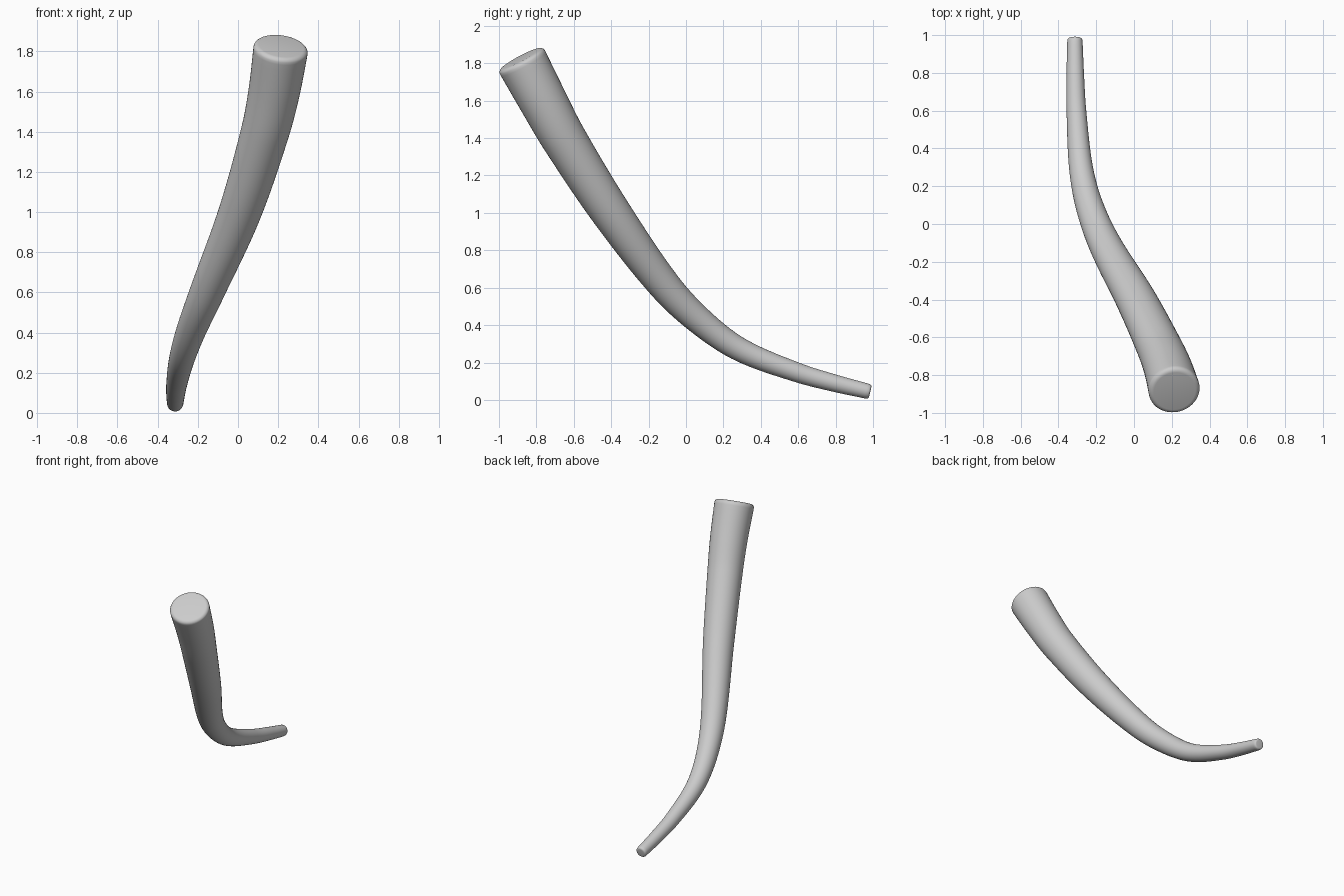
import bpy, bmesh, math
from mathutils import Vector

if "Cube" in bpy.data.objects:
    bpy.data.objects.remove(bpy.data.objects["Cube"])

# Centreline stations: x, y, z, radius (thick top end to thin tip)
STATIONS = [
    (0.215, -0.885, 1.825, 0.137),
    (0.180, -0.765, 1.600, 0.128),
    (0.135, -0.655, 1.400, 0.120),
    (0.010, -0.400, 1.000, 0.106),
    (-0.155, -0.105, 0.600, 0.086),
    (-0.237, 0.100, 0.400, 0.073),
    (-0.281, 0.300, 0.263, 0.063),
    (-0.305, 0.600, 0.145, 0.052),
    (-0.311, 0.800, 0.088, 0.046),
    (-0.313, 0.985, 0.043, 0.040),
]
SIDES, STEPS = 48, 8


def smooth_path(pts):
    """Catmull-Rom curve through the stations."""
    p = [Vector(q) for q in pts]
    p = [2 * p[0] - p[1]] + p + [2 * p[-1] - p[-2]]
    out = []
    for a, b, c, d in zip(p, p[1:], p[2:], p[3:]):
        # tangents scaled for uneven station spacing
        l0, l1, l2 = ((v - u).xyz.length for u, v in ((a, b), (b, c), (c, d)))
        m1 = (c - a) * (l1 / (l0 + l1))
        m2 = (d - b) * (l1 / (l1 + l2))
        for i in range(STEPS):
            t = i / STEPS
            out.append((2*t**3 - 3*t**2 + 1) * b + (t**3 - 2*t**2 + t) * m1
                       + (3*t**2 - 2*t**3) * c + (t**3 - t**2) * m2)
    return out + [p[-2]]


path = smooth_path(STATIONS)
centres = [q.xyz for q in path]
radii = [q.w for q in path]
tangents = [(centres[min(i + 1, len(path) - 1)] - centres[max(i - 1, 0)]).normalized()
            for i in range(len(path))]


def end_rings(c, r, inward, round_r):
    """Rounded rim from the flat cap out to the full radius."""
    for k in range(5):
        a = math.pi / 2 * k / 5
        yield c + inward * round_r * (1 - math.cos(a)), r - round_r * (1 - math.sin(a))


# Rings as (centre, tangent, radius), with a rounded rim at both ends
R0, R1 = 0.026, 0.014
rings = [(c, tangents[0], r) for c, r in end_rings(centres[0], radii[0], tangents[0], R0)]
length0, length1 = centres[0], centres[-1]
for c, t, r in zip(centres, tangents, radii):
    if (c - length0).length >= R0 and (c - length1).length >= R1:
        rings.append((c, t, r))
tail = [(c, tangents[-1], r) for c, r in end_rings(centres[-1], radii[-1], -tangents[-1], R1)]
rings += tail[::-1]

# Tapered curved body
bm = bmesh.new()
loops = []
for c, t, r in rings:
    u = Vector((1, 0, 0))
    u = (u - t * u.dot(t)).normalized()
    v = t.cross(u)
    loops.append([bm.verts.new(c + r * (u * math.cos(a) + v * math.sin(a)))
                  for a in (2 * math.pi * i / SIDES for i in range(SIDES))])
for la, lb in zip(loops, loops[1:]):
    for i in range(SIDES):
        j = (i + 1) % SIDES
        bm.faces.new((la[i], la[j], lb[j], lb[i]))
bm.faces.new(loops[0][::-1])
bm.faces.new(loops[-1])
bmesh.ops.recalc_face_normals(bm, faces=bm.faces)

mesh = bpy.data.meshes.new("curved_horn")
bm.to_mesh(mesh)
bm.free()
horn = bpy.data.objects.new("curved_horn", mesh)
bpy.context.collection.objects.link(horn)
bpy.context.view_layer.objects.active = horn
horn.select_set(True)
bpy.ops.object.shade_smooth_by_angle(angle=math.radians(40))
